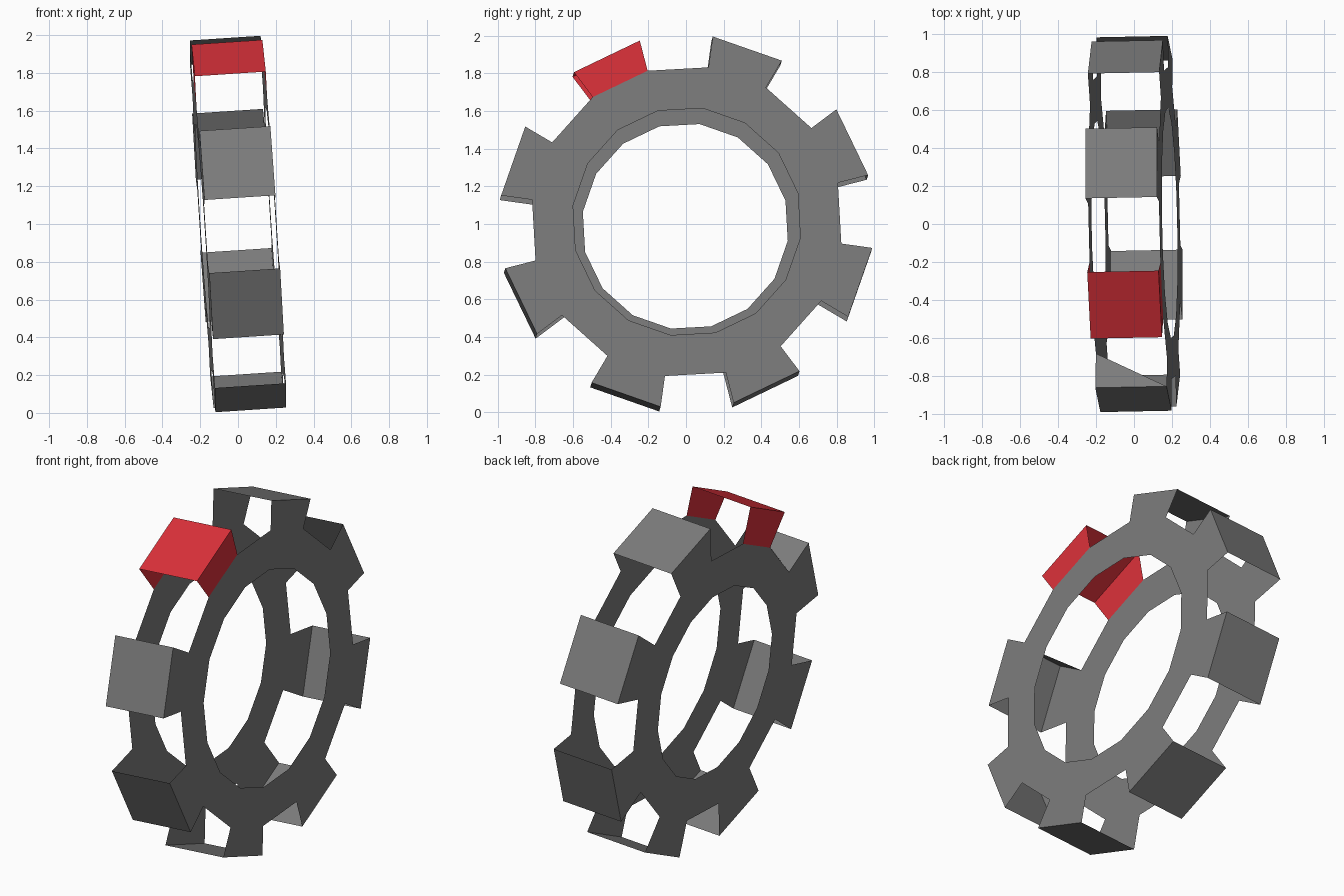
import bpy, math
from mathutils import Vector

if "Cube" in bpy.data.objects:
    bpy.data.objects.remove(bpy.data.objects["Cube"])

# Tilted wheel frame: axis mostly along x
AXIS = Vector((1, 0.02, 0.066)).normalized()
E1 = (Vector((0, 1, 0)) - AXIS * AXIS.y).normalized()
E2 = AXIS.cross(E1)
CENTRE = Vector((0, 0, 1.0))
HALF = 0.188            # half the gap between the two plates
TIP = 0.996             # tooth tip radius
STEP, PHASE = 22.5, 14.5
RADII = {1: (0.61, 0.83), -1: (0.55, 0.787)}   # side: hole, rim radius


def pt(side, r, i):
    a = math.radians(PHASE + STEP * i)
    return CENTRE + AXIS * (HALF * side) + (E1 * math.cos(a) + E2 * math.sin(a)) * r


def material(name, rgb):
    m = bpy.data.materials.new(name)
    m.diffuse_color = (*rgb, 1)
    m.use_nodes = True
    m.node_tree.nodes["Principled BSDF"].inputs["Base Color"].default_value = m.diffuse_color
    return m


def build(name, polys, mat):
    verts, faces = [], []
    for p in polys:
        faces.append(range(len(verts), len(verts) + len(p)))
        verts += p
    me = bpy.data.meshes.new(name)
    me.from_pydata([tuple(v) for v in verts], [], [list(f) for f in faces])
    me.materials.append(mat)
    bpy.context.collection.objects.link(bpy.data.objects.new(name, me))


def sector(side, r0, r1, i):
    p = [pt(side, r0, i), pt(side, r1, i), pt(side, r1, i + 1), pt(side, r0, i + 1)]
    return p if side > 0 else p[::-1]


grey = material("grey", (0.2, 0.2, 0.2))
red = material("red", (0.7, 0.03, 0.042))

# Two thin ring plates, sixteen sided
for side, label in ((1, "right_ring"), (-1, "left_ring")):
    build(label, [sector(side, *RADII[side], i) for i in range(16)], grey)

# Eight hollow teeth: two side tabs joined by a flat tip; one is red
for k in range(8):
    i = 2 * k
    polys = [sector(s, RADII[s][1], TIP, i) for s in (1, -1)]
    polys.append([pt(1, TIP, i), pt(-1, TIP, i), pt(-1, TIP, i + 1), pt(1, TIP, i + 1)])
    if k == 3:  # triangular gusset on one tooth
        polys.append([pt(-1, RADII[-1][1], i), pt(-1, TIP, i), pt(1, TIP, i)])
    build("tooth_%d" % (k + 1), polys, red if k == 2 else grey)
